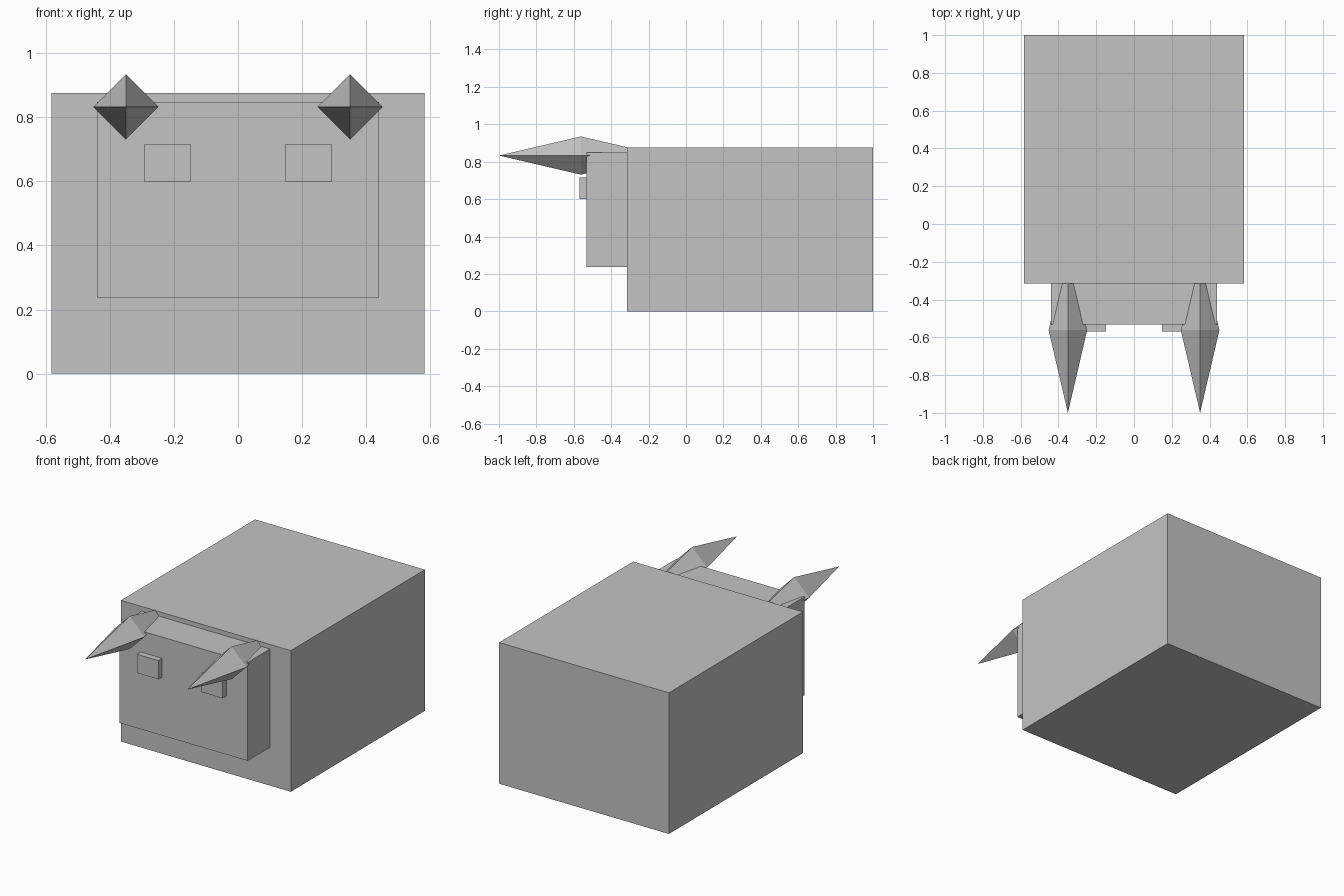
import bpy, bmesh
from mathutils import Vector

if "Cube" in bpy.data.objects:
    bpy.data.objects.remove(bpy.data.objects["Cube"])

grey = bpy.data.materials.new("plain grey")
grey.diffuse_color = (0.55, 0.55, 0.55, 1)
grey.use_nodes = True
grey.node_tree.nodes["Principled BSDF"].inputs["Base Color"].default_value = grey.diffuse_color


def finish(name, bm):
    bmesh.ops.recalc_face_normals(bm, faces=bm.faces)
    mesh = bpy.data.meshes.new(name)
    bm.to_mesh(mesh)
    bm.free()
    mesh.materials.append(grey)
    obj = bpy.data.objects.new(name, mesh)
    bpy.context.collection.objects.link(obj)
    return obj


def box(name, lo, hi):
    lo, hi = Vector(lo), Vector(hi)
    bm = bmesh.new()
    bmesh.ops.create_cube(bm, size=1)
    bmesh.ops.scale(bm, vec=hi - lo, verts=bm.verts)
    bmesh.ops.translate(bm, vec=(lo + hi) / 2, verts=bm.verts)
    return finish(name, bm)


def horn(name, x, y, z, radius, length):
    # four-sided double pyramid lying along y
    bm = bmesh.new()
    ring = [bm.verts.new((x + radius * a, y, z + radius * b))
            for a, b in ((1, 0), (0, 1), (-1, 0), (0, -1))]
    for end in (-length, length):
        tip = bm.verts.new((x, y + end, z))
        for i in range(4):
            bm.faces.new((ring[i], ring[(i + 1) % 4], tip))
    return finish(name, bm)


# Body and head
box("body", (-0.583, -0.315, 0), (0.583, 1.0, 0.876))
box("head", (-0.44, -0.533, 0.237), (0.44, -0.315, 0.848))

# Paired eyes and horns
for side, s in (("left", -1), ("right", 1)):
    x0, x1 = sorted((s * 0.147, s * 0.293))
    box(side + "_eye", (x0, -0.57, 0.60), (x1, -0.533, 0.716))
    horn(side + "_horn", s * 0.35, -0.562, 0.833, 0.102, 0.438)
